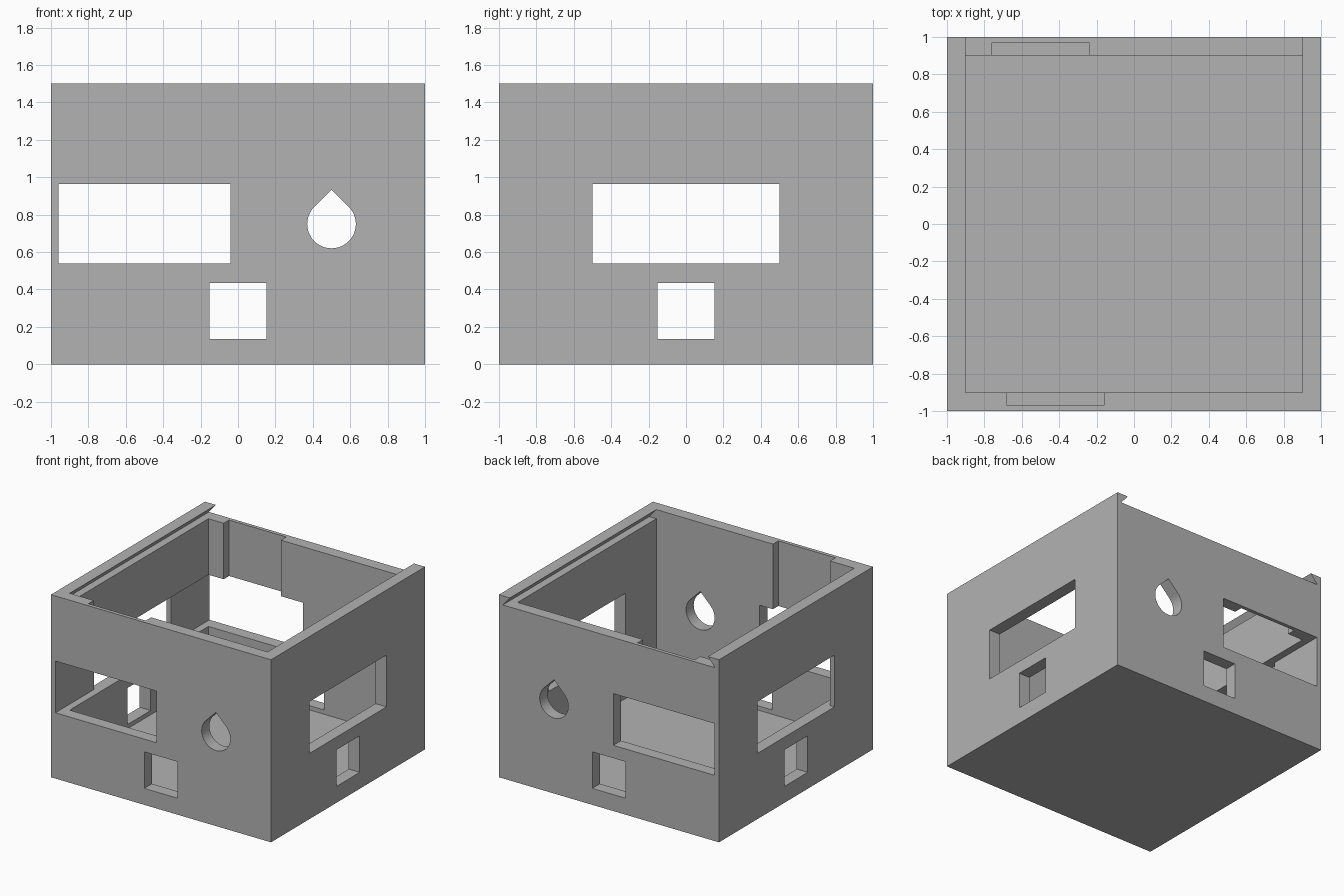
import bpy, bmesh, math
from mathutils import Vector

if "Cube" in bpy.data.objects:
    bpy.data.objects.remove(bpy.data.objects["Cube"])

grey = bpy.data.materials.new("plain grey")
grey.diffuse_color = (0.45, 0.45, 0.45, 1)
grey.use_nodes = True
grey.node_tree.nodes["Principled BSDF"].inputs["Base Color"].default_value = grey.diffuse_color


def prism(name, profile, axis, start, end):
    """Extrude a 2D profile along x (profile y,z), or along y (profile x,z)."""
    bm = bmesh.new()
    place = (lambda a, b: (start, a, b)) if axis == "x" else (lambda a, b: (a, start, b))
    face = bm.faces.new([bm.verts.new(place(a, b)) for a, b in profile])
    ext = bmesh.ops.extrude_face_region(bm, geom=[face])
    offset = Vector((end - start, 0, 0) if axis == "x" else (0, end - start, 0))
    bmesh.ops.translate(bm, vec=offset,
                        verts=[v for v in ext["geom"] if isinstance(v, bmesh.types.BMVert)])
    bmesh.ops.recalc_face_normals(bm, faces=bm.faces)
    mesh = bpy.data.meshes.new(name)
    bm.to_mesh(mesh)
    bm.free()
    obj = bpy.data.objects.new(name, mesh)
    bpy.context.collection.objects.link(obj)
    return obj


def rect(a0, a1, z0, z1):
    return [(a0, z0), (a1, z0), (a1, z1), (a0, z1)]


# Solid outer block
box = prism("box_body", rect(-1, 1, 0, 1.5), "y", -1, 1)
box.data.materials.append(grey)

# Teardrop: round bottom with 45 degree shoulders meeting in a point
r = 0.13
drop = [(0.5 + r * math.cos(t), 0.75 + r * math.sin(t))
        for t in (math.radians(135 + 270 * i / 36) for i in range(37))]
drop.append((0.5, 0.75 + r * math.sqrt(2)))

# Dovetail groove for a sliding lid, open at the back
groove = [(-0.964, 1.425), (0.964, 1.425), (0.9, 1.5), (0.9, 1.6), (-0.9, 1.6), (-0.9, 1.5)]

cutters = [
    prism("cavity_cutter", rect(-0.9, 0.9, 0.1, 1.6), "y", -0.9, 0.9),
    prism("lid_groove_cutter", groove, "y", -0.9, 1.1),
    prism("long_window_cutter", rect(-0.96, -0.04, 0.54, 0.965), "y", -1.1, 1.1),
    prism("side_window_cutter", rect(-0.5, 0.5, 0.54, 0.965), "x", -1.1, 1.1),
    prism("front_port_cutter", rect(-0.152, 0.152, 0.135, 0.435), "y", -1.1, 1.1),
    prism("side_port_cutter", rect(-0.152, 0.152, 0.135, 0.435), "x", -1.1, 1.1),
    prism("teardrop_cutter", drop, "y", -1.1, 1.1),
    # Slots on the inner wall faces above the long windows
    prism("front_slot_cutter", rect(-0.68, -0.16, 0.75, 1.6), "y", -0.97, -0.8),
    prism("back_slot_cutter", rect(-0.76, -0.24, 0.75, 1.6), "y", 0.8, 0.97),
]
for cutter in cutters:
    cutter.hide_render = True
    mod = box.modifiers.new(cutter.name, "BOOLEAN")
    mod.operation = "DIFFERENCE"
    mod.solver = "EXACT"
    mod.object = cutter

# Bake the cuts and remove the helpers
bpy.context.view_layer.update()
deps = bpy.context.evaluated_depsgraph_get()
result = bpy.data.meshes.new_from_object(box.evaluated_get(deps))
box.modifiers.clear()
box.data = result
box.data.materials.clear()
box.data.materials.append(grey)
for poly in box.data.polygons:
    poly.material_index = 0
for cutter in cutters:
    bpy.data.objects.remove(cutter)
